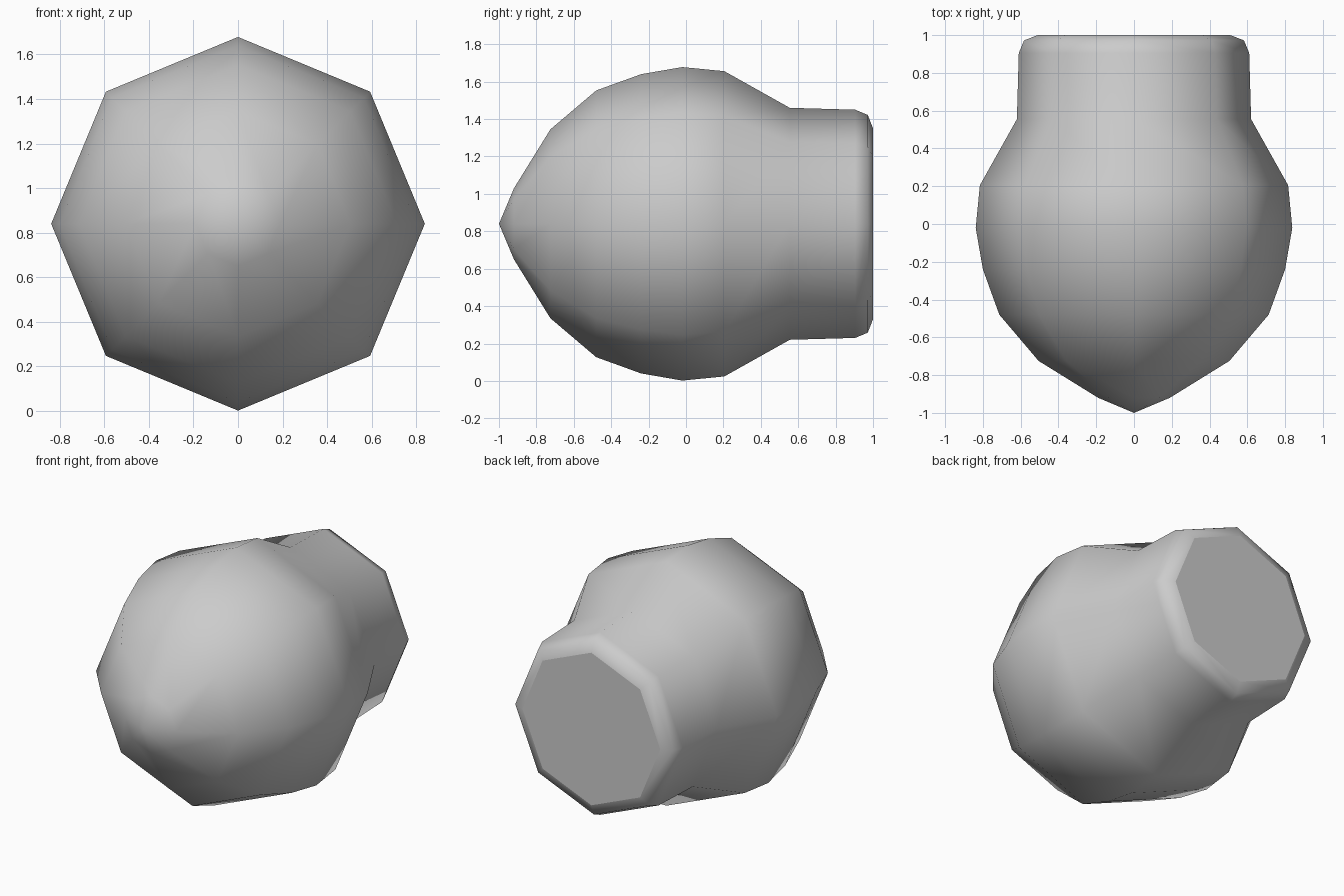
import bpy, bmesh
from math import sin, cos, pi

if "Cube" in bpy.data.objects:
    bpy.data.objects.remove(bpy.data.objects["Cube"])

SIDES = 8
CENTRE_Z = 0.84

# bulb profile along y: (y, radius), from pointed front to flat rear
PROFILE = [(-0.92, 0.19), (-0.725, 0.505), (-0.48, 0.713), (-0.24, 0.80),
           (-0.02, 0.838), (0.205, 0.816), (0.555, 0.62), (0.905, 0.61),
           (0.972, 0.582), (1.0, 0.51)]

bm = bmesh.new()
rings = []
for y, r in PROFILE:
    rings.append([bm.verts.new((r * cos(2 * pi * i / SIDES), y,
                                CENTRE_Z + r * sin(2 * pi * i / SIDES)))
                  for i in range(SIDES)])

# pointed nose
tip = bm.verts.new((0, -1, CENTRE_Z))
for i in range(SIDES):
    bm.faces.new((tip, rings[0][i], rings[0][(i + 1) % SIDES]))

# body and neck walls
for a, b in zip(rings, rings[1:]):
    for i in range(SIDES):
        j = (i + 1) % SIDES
        bm.faces.new((a[i], b[i], b[j], a[j]))

# flat rear cap
cap = bm.faces.new(rings[-1])
bmesh.ops.recalc_face_normals(bm, faces=bm.faces)
for f in bm.faces:
    f.smooth = True
for e in cap.edges:
    e.smooth = False

mesh = bpy.data.meshes.new("bulb_body")
bm.to_mesh(mesh)
bm.free()
bpy.context.collection.objects.link(bpy.data.objects.new("bulb_body", mesh))
